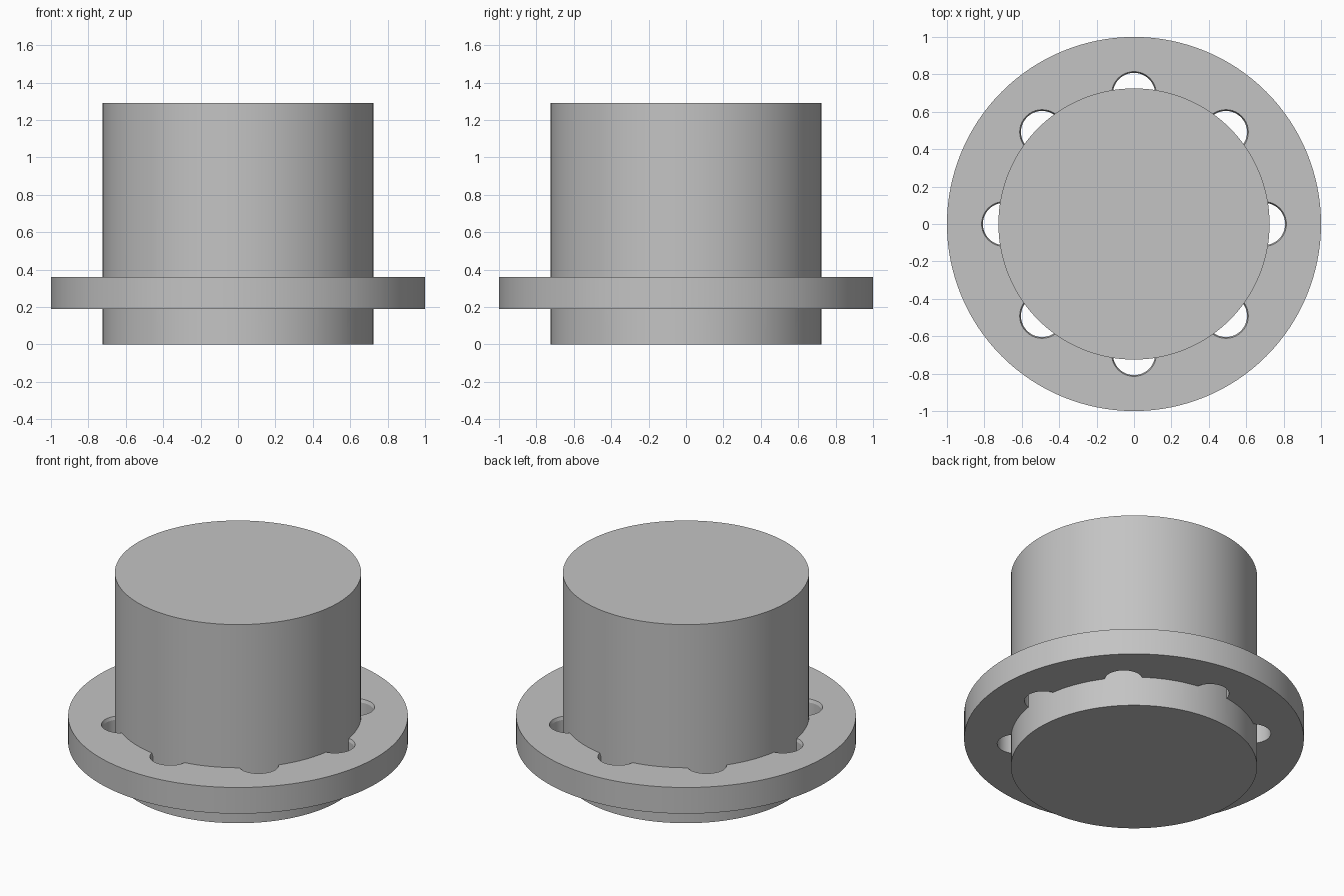
import bpy
import math

if "Cube" in bpy.data.objects:
    bpy.data.objects.remove(bpy.data.objects["Cube"])

BODY_R, FLANGE_R = 0.725, 1.0
HEIGHT, FLANGE_Z0, FLANGE_Z1 = 1.29, 0.19, 0.36
HOLE_RING, HOLE_R, LIP_R, LIP_DEPTH = 0.695, 0.113, 0.12, 0.02

grey = bpy.data.materials.new("light grey")
grey.diffuse_color = (0.55, 0.55, 0.55, 1)
grey.use_nodes = True
grey.node_tree.nodes["Principled BSDF"].inputs["Base Color"].default_value = grey.diffuse_color


def lathe(name, profile, sides, centre=(0, 0)):
    """Closed solid turned from (radius, z) points listed bottom to top."""
    verts, faces = [], []
    for r, z in profile:
        for i in range(sides):
            a = 2 * math.pi * i / sides
            verts.append((centre[0] + r * math.cos(a), centre[1] + r * math.sin(a), z))
    for k in range(len(profile) - 1):
        for i in range(sides):
            j = (i + 1) % sides
            faces.append((k * sides + i, k * sides + j,
                          (k + 1) * sides + j, (k + 1) * sides + i))
    faces.append(tuple(reversed(range(sides))))
    faces.append(tuple(range((len(profile) - 1) * sides, len(profile) * sides)))
    mesh = bpy.data.meshes.new(name)
    mesh.from_pydata(verts, [], faces)
    mesh.materials.append(grey)
    obj = bpy.data.objects.new(name, mesh)
    bpy.context.collection.objects.link(obj)
    return obj


def boolean(target, tool, operation):
    """Apply a boolean and remove the tool object."""
    bpy.context.view_layer.objects.active = target
    mod = target.modifiers.new("boolean", 'BOOLEAN')
    mod.operation, mod.object, mod.solver = operation, tool, 'EXACT'
    bpy.ops.object.modifier_apply(modifier=mod.name)
    bpy.data.objects.remove(tool)


# Round flange
flange = lathe("flange", [(FLANGE_R, FLANGE_Z0), (FLANGE_R, FLANGE_Z1)], 128)

# Eight through holes with a small chamfered lip at the top
for n in range(8):
    a = n * math.pi / 4
    cutter = lathe("hole_cutter",
                   [(HOLE_R, FLANGE_Z0 - 0.05), (HOLE_R, FLANGE_Z1 - LIP_DEPTH),
                    (LIP_R, FLANGE_Z1), (LIP_R, FLANGE_Z1 + 0.05)],
                   40, (HOLE_RING * math.cos(a), HOLE_RING * math.sin(a)))
    boolean(flange, cutter, 'DIFFERENCE')

# Solid cylinder through the flange, merged with it
body = lathe("flanged_cylinder", [(BODY_R, 0), (BODY_R, HEIGHT)], 128)
boolean(body, flange, 'UNION')

# Smooth walls with sharp rims
bpy.ops.object.select_all(action='DESELECT')
body.select_set(True)
bpy.context.view_layer.objects.active = body
bpy.ops.object.shade_smooth_by_angle(angle=math.radians(15))
